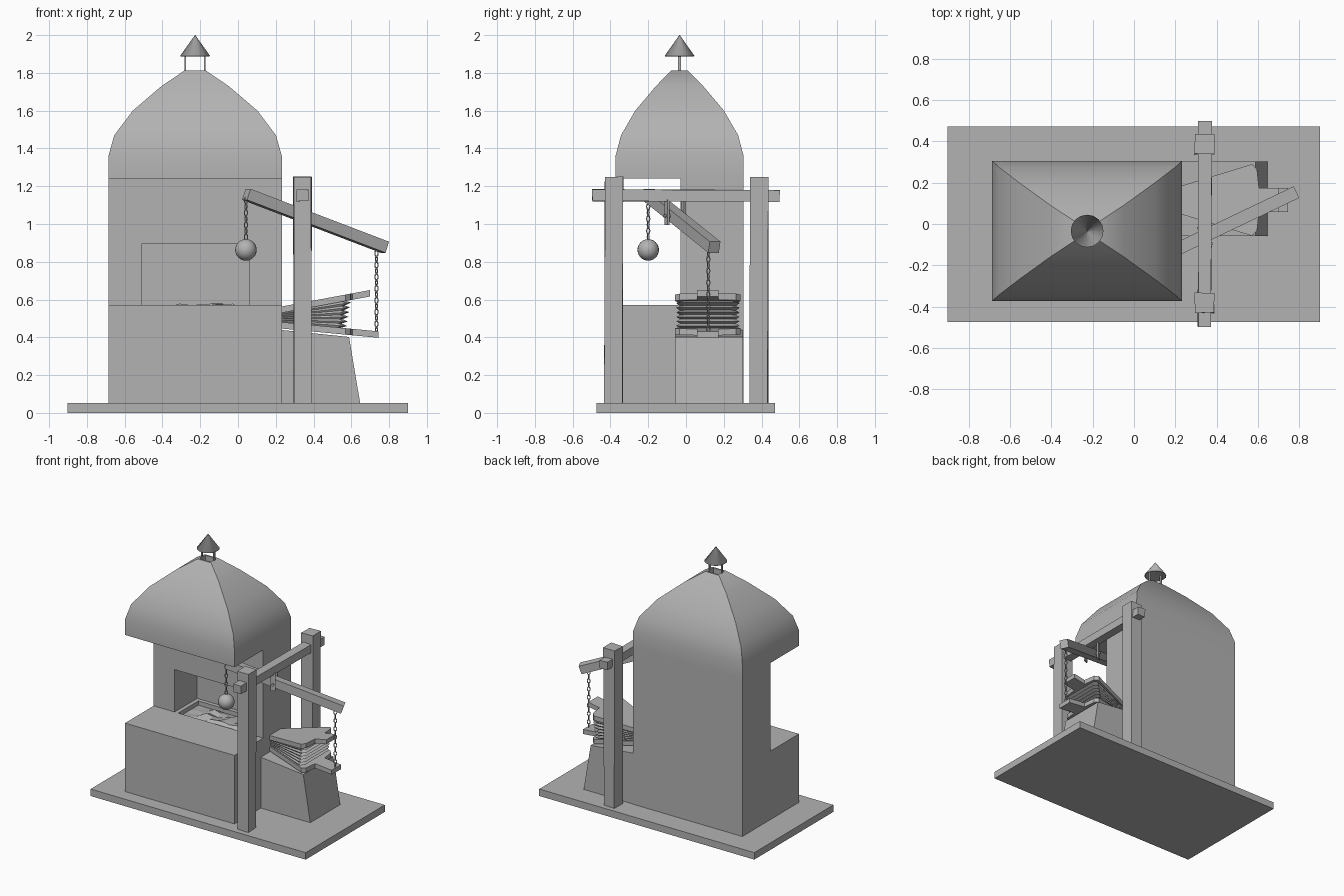
import bpy, bmesh, math, random
from mathutils import Vector, Matrix

if "Cube" in bpy.data.objects:
    bpy.data.objects.remove(bpy.data.objects["Cube"])

random.seed(4)
grey = bpy.data.materials.new("dark_grey")
grey.diffuse_color = (0.45, 0.45, 0.45, 1)
grey.use_nodes = True
grey.node_tree.nodes["Principled BSDF"].inputs["Base Color"].default_value = grey.diffuse_color


def finish(name, bm, smooth=None):
    bmesh.ops.recalc_face_normals(bm, faces=bm.faces)
    me = bpy.data.meshes.new(name)
    bm.to_mesh(me)
    bm.free()
    me.materials.append(grey)
    ob = bpy.data.objects.new(name, me)
    bpy.context.collection.objects.link(ob)
    if smooth:
        bpy.context.view_layer.objects.active = ob
        ob.select_set(True)
        bpy.ops.object.shade_smooth_by_angle(angle=math.radians(smooth))
        ob.select_set(False)
    return ob


def box(name, lo, hi, jitter=0.0):
    bm = bmesh.new()
    bmesh.ops.create_cube(bm, size=1)
    for v in bm.verts:
        v.co = [(a + b) / 2 + c * (b - a) + random.uniform(-jitter, jitter)
                for a, b, c in zip(lo, hi, v.co)]
    return finish(name, bm)


def loft(name, rings, smooth=None):
    bm = bmesh.new()
    vs = [[bm.verts.new(p) for p in r] for r in rings]
    n = len(vs[0])
    for a, b in zip(vs, vs[1:]):
        for i in range(n):
            bm.faces.new((a[i], a[(i + 1) % n], b[(i + 1) % n], b[i]))
    bm.faces.new(vs[0])
    bm.faces.new(vs[-1])
    return finish(name, bm, smooth)


def cut(ob, cutter):
    m = ob.modifiers.new("cut", 'BOOLEAN')
    m.operation, m.object, m.solver = 'DIFFERENCE', cutter, 'EXACT'
    cutter.hide_render = True
    cutter.hide_set(True)


def chain(name, x, y, top, bottom):
    # alternating oval links
    n = round((top - bottom) / 0.03)
    pitch = (top - bottom) / n
    bm = bmesh.new()
    for k in range(n):
        zc = top - pitch * (k + 0.5)
        a = math.pi / 2 * (k % 2) + 0.5
        grid = []
        for i in range(10):
            t = 2 * math.pi * i / 10
            row = []
            for j in range(5):
                p = 2 * math.pi * j / 5
                r = 1 + 0.3 * math.cos(p)
                u, w = 0.01 * r * math.cos(t), pitch * 0.5 * r * math.sin(t)
                d = 0.0035 * math.sin(p)
                row.append(bm.verts.new((x + u * math.cos(a) - d * math.sin(a),
                                         y + u * math.sin(a) + d * math.cos(a), zc + w)))
            grid.append(row)
        for i in range(10):
            for j in range(5):
                g, h = grid[i], grid[(i + 1) % 10]
                bm.faces.new((g[j], h[j], h[(j + 1) % 5], g[(j + 1) % 5]))
    return finish(name, bm, 60)


# Ground slab
box("base_slab", (-0.903, -0.475, 0), (0.9, 0.472, 0.053))

# Forge body: L-shaped side profile with fire niche and coal pit cut out
prof = [(-0.373, 0.05), (0.305, 0.05), (0.305, 1.24), (-0.03, 1.24), (-0.03, 0.572), (-0.373, 0.572)]
body = loft("forge_body", [[(x, y, z) for y, z in prof] for x in (-0.686, 0.232)])
cut(body, box("niche_cutter", (-0.51, -0.2, 0.572), (0.06, 0.24, 0.893)))
cut(body, box("pit_cutter", (-0.48, -0.03, 0.51), (0.03, 0.21, 0.6)))

# Lumpy coals in the pit
bm = bmesh.new()
bmesh.ops.create_grid(bm, x_segments=9, y_segments=5, size=1)
for v in bm.verts:
    edge = max(abs(v.co.x), abs(v.co.y)) > 0.99
    v.co = (-0.225 + v.co.x * 0.255, 0.09 + v.co.y * 0.12,
            0.54 + (0 if edge else random.uniform(0.0, 0.04)))
finish("coals", bm)

# Curved four-sided hood with a recessed flue mouth
CX, CY = -0.227, -0.034
hood = [(0.459, 0.339, 1.24), (0.459, 0.339, 1.36), (0.428, 0.31, 1.47), (0.33, 0.235, 1.6),
        (0.178, 0.125, 1.73), (0.057, 0.045, 1.812), (0.045, 0.033, 1.812), (0.045, 0.033, 1.77)]
loft("hood", [[(CX + sx * a, CY + sy * b, z) for sx, sy in ((-1, -1), (1, -1), (1, 1), (-1, 1))]
              for a, b, z in hood], 35)

# Chimney cap on two thin stays
for name, sx in (("left", -0.051), ("right", 0.051)):
    box("cap_stay_" + name, (CX + sx - 0.004, CY - 0.008, 1.79), (CX + sx + 0.004, CY + 0.008, 1.91))
bm = bmesh.new()
bmesh.ops.create_cone(bm, cap_ends=False, segments=16, radius1=0.079, radius2=0.001, depth=0.11,
                      matrix=Matrix.Translation((CX, CY, 1.945)))
cap = finish("chimney_cap", bm, 40)
cap.modifiers.new("thick", 'SOLIDIFY').thickness = 0.006

# Hewn posts and cross beam
for name, y in (("front_post", -0.383), ("back_post", 0.386)):
    box(name, (0.295, y - 0.048, 0.05), (0.389, y + 0.048, 1.248), 0.003)
box("cross_beam", (0.311, -0.495, 1.118), (0.375, 0.495, 1.182), 0.004)

# Rocking lever
A, B = Vector((0.044, -0.2, 1.157)), Vector((0.777, 0.15, 0.877))
d = (B - A).normalized()
side = d.cross(Vector((0, 0, 1))).normalized()
up = side.cross(d)
loft("lever", [[p + side * a * 0.031 + up * b * 0.031 for a, b in ((-1, -1), (1, -1), (1, 1), (-1, 1))]
               for p in (A, B)])

# Hanger plates and pivot pin under the beam
P = A + (B - A) * 0.408
flat = Vector((d.x, d.y, 0)).normalized()
for name, s in (("hanger_left", -1), ("hanger_right", 1)):
    c = P + side * s * 0.048
    loft(name, [[Vector((c.x, c.y, z)) + side * a * 0.006 + flat * b * 0.018
                 for a, b in ((-1, -1), (1, -1), (1, 1), (-1, 1))] for z in (0.995, 1.13)])
bm = bmesh.new()
bmesh.ops.create_cone(bm, cap_ends=True, segments=10, radius1=0.009, radius2=0.009, depth=0.13,
                      matrix=Matrix.Translation(P) @ side.to_track_quat('Z', 'Y').to_matrix().to_4x4())
finish("pivot_pin", bm, 40)

# Counterweight and chains
chain("weight_chain", 0.042, -0.2, 1.14, 0.915)
bm = bmesh.new()
bmesh.ops.create_uvsphere(bm, u_segments=20, v_segments=12, radius=0.057,
                          matrix=Matrix.Translation((0.042, -0.2, 0.863)))
finish("counterweight", bm, 60)
chain("bellows_chain", 0.733, 0.118, 0.86, 0.425)

# Tapered stand below the bellows
stand = [(0.22, 0.05), (0.647, 0.05), (0.588, 0.402), (0.22, 0.44)]
loft("bellows_stand", [[(x, y, z) for x, z in stand] for y in (-0.058, 0.302)])


# Bellows boards: wedge outline with a square handle, on tilted planes
def low(x):
    return 0.48 - 0.095 * (x - 0.235)


def high(x):
    return 0.53 + 0.186 * (x - 0.235)


BY = 0.116


def board(name, plane, t, end):
    half = [(0.2, 0.06), (0.57, 0.173), (0.595, 0.15), (0.605, 0.057), (end, 0.057)]
    out = [(x, BY - w) for x, w in half] + [(x, BY + w) for x, w in reversed(half)]
    loft(name, [[(x, y, plane(x) + o) for x, y in out] for o in (0, t)])


board("bellows_bottom_board", low, -0.034, 0.744)
board("bellows_top_board", high, 0.034, 0.699)

# Pleated leather between the boards
rings = []
N = 12
for i in range(N + 1):
    f = i / N
    k = i % 2
    w, xe = 0.148 + 0.02 * k, 0.545 + 0.03 * k + 0.025 * f
    pts = [(0.2, -0.05), (xe - 0.02, -w), (xe, -w * 0.85), (xe, w * 0.85), (xe - 0.02, w), (0.2, 0.05)]
    rings.append([(x, BY + y, low(x) * (1 - f) + high(x) * f) for x, y in pts])
loft("bellows_leather", rings)
